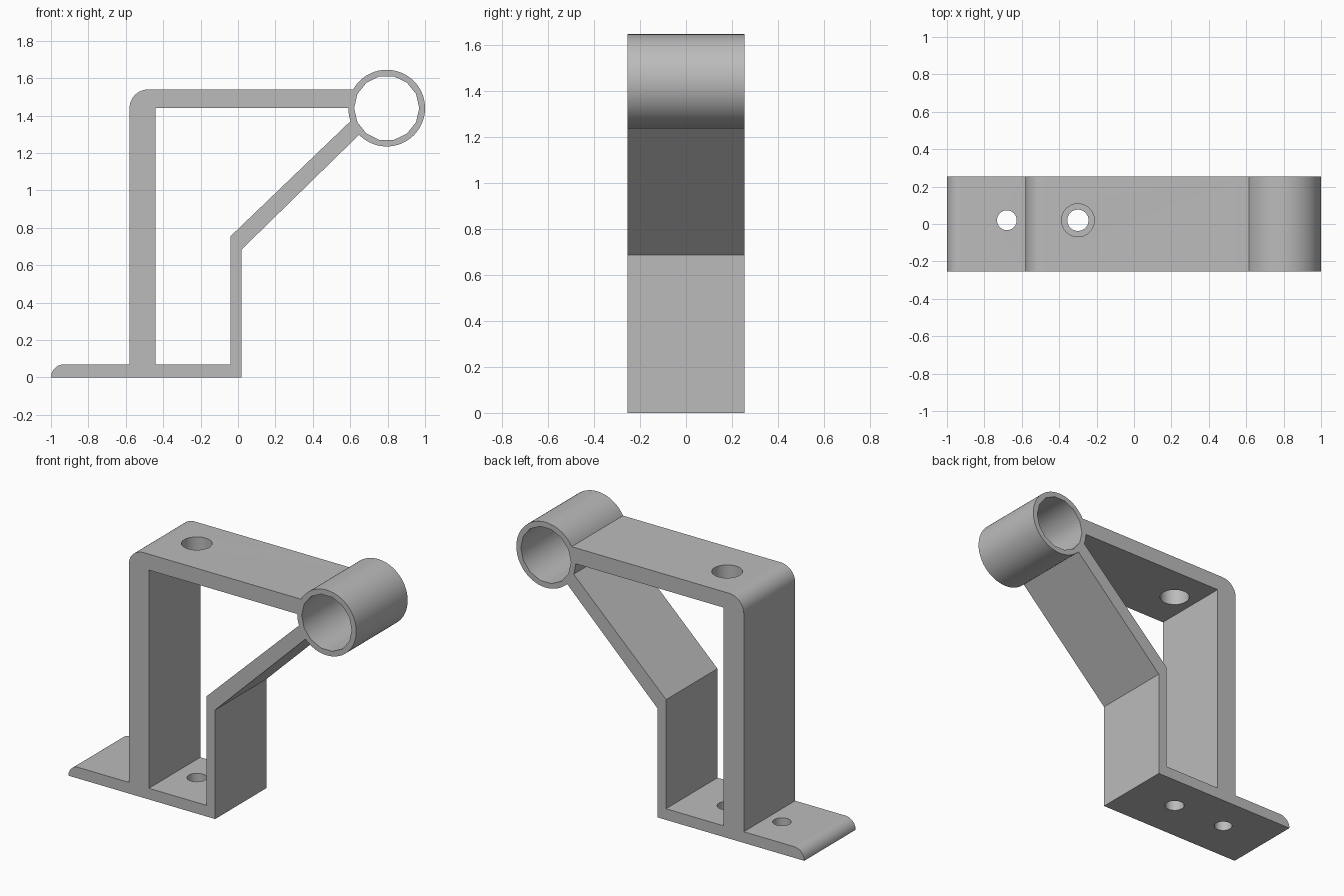
import bpy, bmesh
from math import radians, cos, sin
from mathutils import Matrix

cube = bpy.data.objects.get("Cube")
if cube:
    bpy.data.objects.remove(cube, do_unlink=True)

HALF_DEPTH = 0.255
RING_X, RING_Z, RING_R = 0.795, 1.44, 0.205

grey = bpy.data.materials.new("plain grey")
grey.use_nodes = True
color = (0.5, 0.5, 0.5, 1)
grey.diffuse_color = color
grey.node_tree.nodes["Principled BSDF"].inputs["Base Color"].default_value = color


def arc(cx, cz, r, start, end, steps):
    """Points on an arc, angles in degrees."""
    angles = [radians(start + (end - start) * i / steps) for i in range(steps + 1)]
    return [(cx + r * cos(a), cz + r * sin(a)) for a in angles]


def prism(name, outline, half):
    """Extrude an x-z outline along y."""
    bm = bmesh.new()
    face = bm.faces.new([bm.verts.new((x, -half, z)) for x, z in outline])
    grown = bmesh.ops.extrude_face_region(bm, geom=[face])["geom"]
    moved = [v for v in grown if isinstance(v, bmesh.types.BMVert)]
    bmesh.ops.translate(bm, verts=moved, vec=(0, 2 * half, 0))
    bmesh.ops.recalc_face_normals(bm, faces=bm.faces)
    return finish(name, bm)


def drill(name, x, y, z, radius):
    """Vertical round cutter."""
    bm = bmesh.new()
    bmesh.ops.create_cone(bm, cap_ends=True, segments=32, radius1=radius,
                          radius2=radius, depth=0.2,
                          matrix=Matrix.Translation((x, y, z)))
    return finish(name, bm)


def finish(name, bm):
    mesh = bpy.data.meshes.new(name)
    bm.to_mesh(mesh)
    bm.free()
    mesh.materials.append(grey)
    obj = bpy.data.objects.new(name, mesh)
    bpy.context.collection.objects.link(obj)
    return obj


# Bracket silhouette: foot, front upright, strut, ring, top beam, post
outline = [(-1, 0), (0.02, 0), (0.02, 0.685)]
outline += arc(RING_X, RING_Z, RING_R, -136, 150.8, 60)
outline += arc(-0.48, 1.44, 0.1, 90, 180, 12)
outline += [(-0.58, 0.07)]
outline += arc(-0.93, 0, 0.07, 90, 180, 10)[:-1]
bracket = prism("bracket", outline, HALF_DEPTH)

# Opening enclosed by post, beam, ring, strut and upright
window = [(-0.44, 0.07), (-0.04, 0.07), (-0.04, 0.755)]
window += arc(RING_X, RING_Z, RING_R, 199.7, 180, 5)
window += [(-0.44, 1.44)]

cutters = [
    prism("window_cutter", window, 0.4),
    prism("bore_cutter", arc(RING_X, RING_Z, 0.174, 0, 360, 14)[:-1], 0.4),
    drill("outer_foot_hole_cutter", -0.68, 0.02, 0.03, 0.053),
    drill("inner_foot_hole_cutter", -0.3, 0.02, 0.03, 0.057),
    drill("beam_hole_cutter", -0.3, 0.02, 1.49, 0.088),
]

# Cut the openings, then drop the cutters
bpy.ops.object.select_all(action='DESELECT')
bracket.select_set(True)
bpy.context.view_layer.objects.active = bracket
for cutter in cutters:
    cutter.hide_render = True
    mod = bracket.modifiers.new("cut", 'BOOLEAN')
    mod.operation = 'DIFFERENCE'
    mod.solver = 'EXACT'
    mod.object = cutter
    bpy.ops.object.modifier_apply(modifier=mod.name)
    bpy.data.objects.remove(cutter, do_unlink=True)

bpy.ops.object.shade_smooth_by_angle(angle=radians(30))
